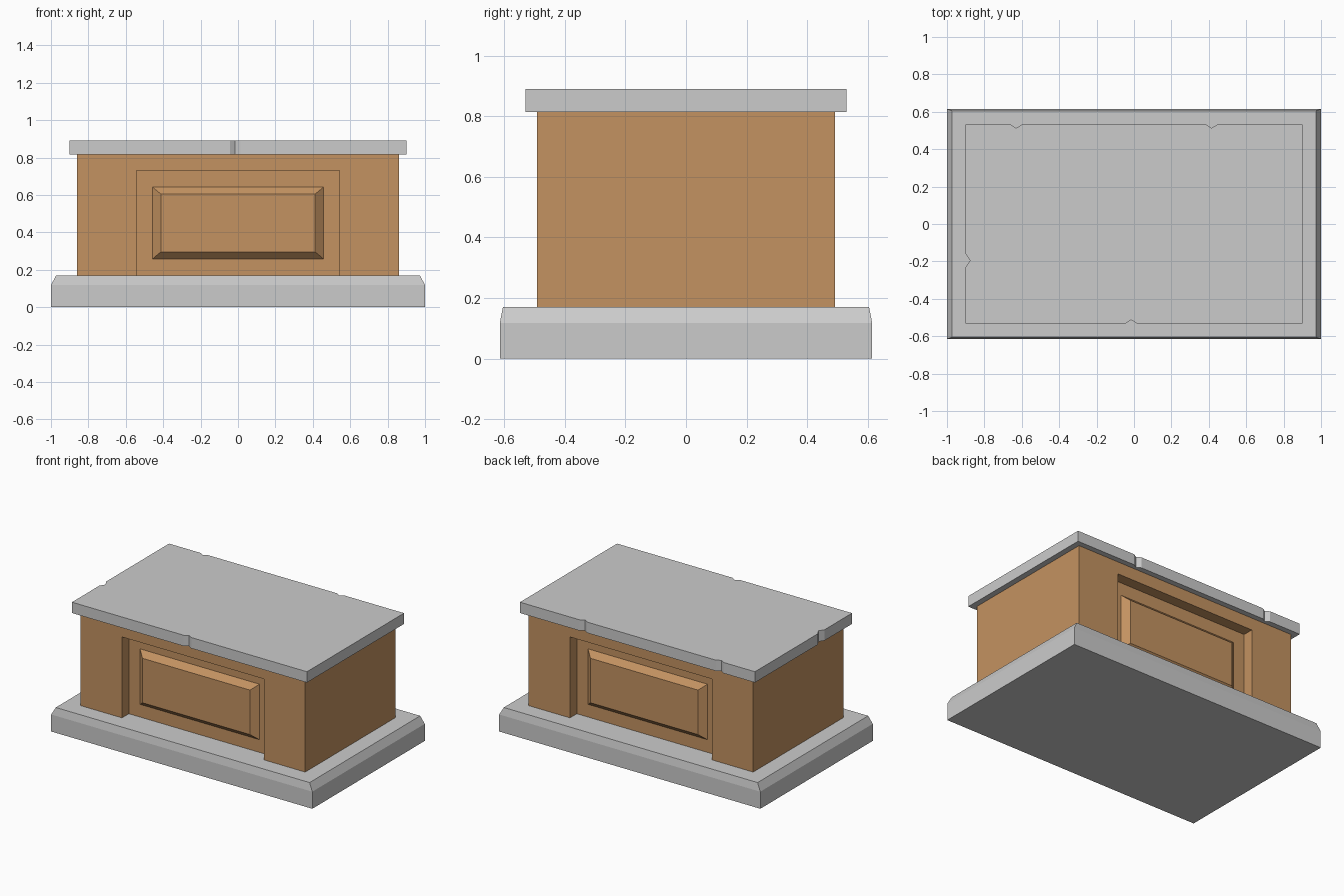
import bpy
import bmesh

if "Cube" in bpy.data.objects:
    bpy.data.objects.remove(bpy.data.objects["Cube"])

wood = bpy.data.materials.new("wood")
wood.diffuse_color = (0.55, 0.29, 0.12, 1)
wood.use_nodes = True
wood.node_tree.nodes["Principled BSDF"].inputs["Base Color"].default_value = wood.diffuse_color


def finish(name, bm, mat=None):
    bmesh.ops.recalc_face_normals(bm, faces=bm.faces)
    mesh = bpy.data.meshes.new(name)
    bm.to_mesh(mesh)
    bm.free()
    obj = bpy.data.objects.new(name, mesh)
    bpy.context.collection.objects.link(obj)
    if mat:
        mesh.materials.append(mat)
    return obj


def loft(name, rings, mat=None):
    """Join matching rings of points into a capped solid."""
    bm = bmesh.new()
    loops = [[bm.verts.new(p) for p in ring] for ring in rings]
    n = len(loops[0])
    for a, b in zip(loops, loops[1:]):
        for i in range(n):
            j = (i + 1) % n
            bm.faces.new((a[i], a[j], b[j], b[i]))
    bm.faces.new(loops[0])
    bm.faces.new(loops[-1])
    return finish(name, bm, mat)


def rect_z(x, y, z):
    return [(-x, -y, z), (x, -y, z), (x, y, z), (-x, y, z)]


def rect_y(x, z0, z1, y):
    return [(-x, y, z0), (x, y, z0), (x, y, z1), (-x, y, z1)]


# Plinth with chamfered upper edge
loft("base", [rect_z(1, 0.615, 0), rect_z(1, 0.615, 0.118), rect_z(0.972, 0.605, 0.17)])

# Wooden body
body = loft("body", [rect_z(0.86, 0.493, 0.17), rect_z(0.86, 0.493, 0.815)], wood)

# Recesses and raised panels, front and back
for side, label in ((-1, "front"), (1, "back")):
    cutter = loft("recess_cutter", [rect_y(0.543, 0.0, 0.73, side * 0.418),
                                    rect_y(0.543, 0.0, 0.73, side * 0.7)], wood)
    mod = body.modifiers.new("recess", "BOOLEAN")
    mod.operation = "DIFFERENCE"
    mod.solver = "EXACT"
    mod.object = cutter
    bpy.context.view_layer.objects.active = body
    bpy.ops.object.modifier_apply(modifier=mod.name)
    bpy.data.objects.remove(cutter)
    loft(label + "_panel", [rect_y(0.457, 0.258, 0.642, side * 0.418),
                            rect_y(0.412, 0.296, 0.604, side * 0.457)], wood)

# Top slab with small chipped notches along its edges
X, Y, W, D = 0.9, 0.531, 0.029, 0.018
outline = [(-X, -Y)]
for cx in (-0.015,):
    outline += [(cx - W, -Y), (cx, -Y + D), (cx + W, -Y)]
outline += [(X, -Y), (X, Y)]
for cx in (0.415, -0.63):
    outline += [(cx + W, Y), (cx, Y - D), (cx - W, Y)]
outline += [(-X, Y), (-X, -0.16), (-X + 0.023, -0.195), (-X, -0.23)]
loft("top_slab", [[(x, y, z) for x, y in outline] for z in (0.815, 0.89)])
